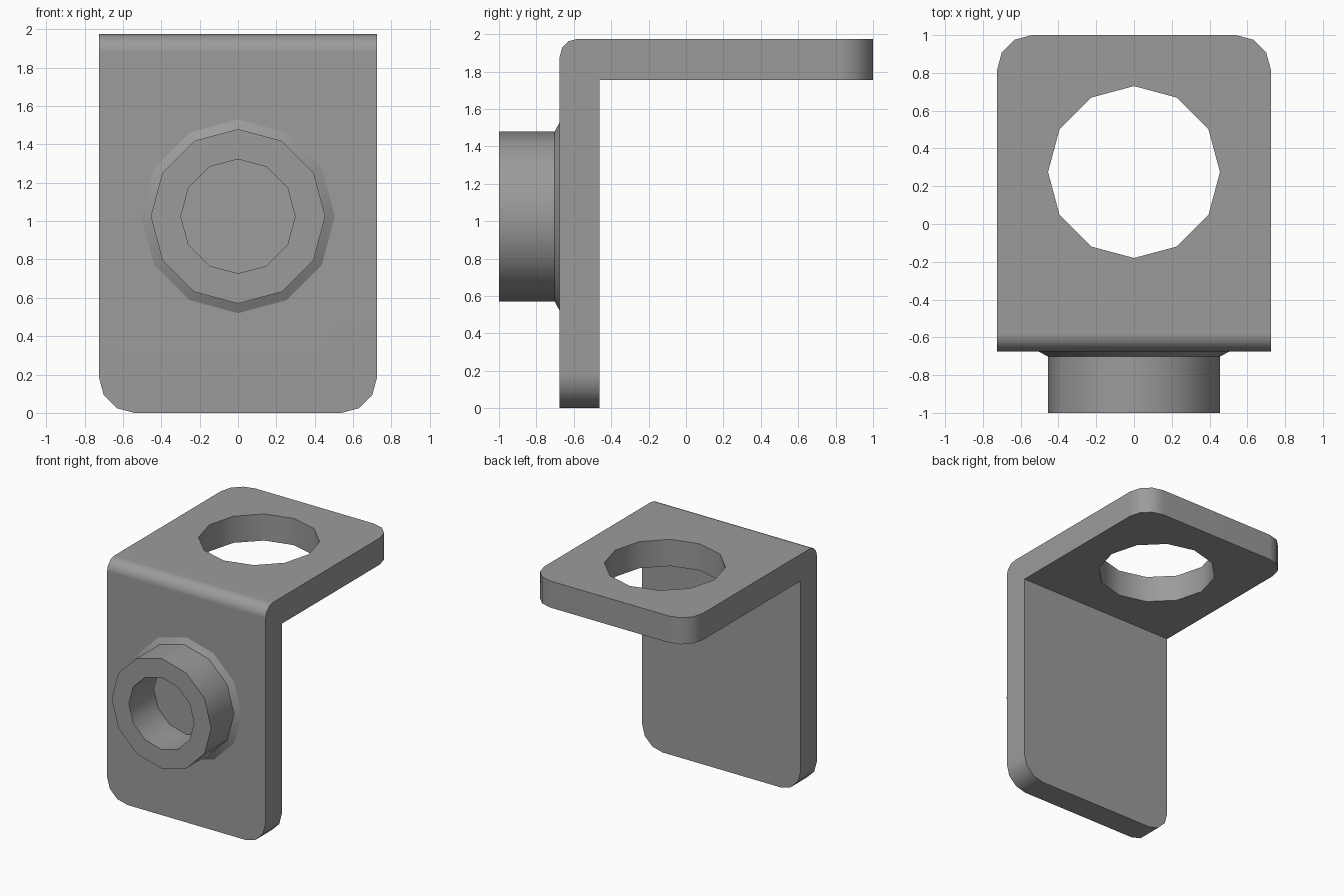
import bpy
import bmesh
import math

if "Cube" in bpy.data.objects:
    bpy.data.objects.remove(bpy.data.objects["Cube"], do_unlink=True)

# Main dimensions
HALF_W = 0.725
HEIGHT = 1.975
FRONT, INNER, BACK = -0.675, -0.462, 1.0
SHELF_UNDER = 1.755
SIDES = 12
BORE_R = 0.455
SMOOTH = math.radians(35)

grey = bpy.data.materials.new("plain_grey")
grey.use_nodes = True
colour = (0.33, 0.33, 0.33, 1)
grey.diffuse_color = colour
grey.node_tree.nodes["Principled BSDF"].inputs["Base Color"].default_value = colour


def make_object(name, bm):
    bmesh.ops.recalc_face_normals(bm, faces=bm.faces[:])
    mesh = bpy.data.meshes.new(name)
    bm.to_mesh(mesh)
    bm.free()
    mesh.materials.append(grey)
    obj = bpy.data.objects.new(name, mesh)
    bpy.context.collection.objects.link(obj)
    return obj


def activate(obj):
    bpy.ops.object.select_all(action="DESELECT")
    obj.select_set(True)
    bpy.context.view_layer.objects.active = obj


def round_edges(bm, test, radius):
    edges = [e for e in bm.edges if test(*(v.co for v in e.verts))]
    bmesh.ops.bevel(bm, geom=edges, offset=radius, segments=3,
                    profile=0.5, affect="EDGES")


def lathe(profile, place):
    """Sweep (radius, offset) pairs around an axis, with a corner at the top."""
    bm = bmesh.new()
    rings = []
    for r, d in profile:
        angles = [math.tau * i / SIDES for i in range(SIDES)]
        rings.append([bm.verts.new(place(r * math.sin(a), r * math.cos(a), d))
                      for a in angles])
    for a, b in zip(rings, rings[1:]):
        for i in range(SIDES):
            j = (i + 1) % SIDES
            bm.faces.new((a[i], a[j], b[j], b[i]))
    return bm, rings


# Angle plate: an L profile swept across the width
bm = bmesh.new()
outline = [(FRONT, 0), (INNER, 0), (INNER, SHELF_UNDER),
           (BACK, SHELF_UNDER), (BACK, HEIGHT), (FRONT, HEIGHT)]
face = bm.faces.new([bm.verts.new((-HALF_W, y, z)) for y, z in outline])
swept = bmesh.ops.extrude_face_region(bm, geom=[face])["geom"]
bmesh.ops.translate(bm, vec=(2 * HALF_W, 0, 0),
                    verts=[g for g in swept if isinstance(g, bmesh.types.BMVert)])


def near(a, b):
    return abs(a - b) < 1e-4


# Outer bend, then the free corners of the foot and the shelf
round_edges(bm, lambda a, b: all(near(v.y, FRONT) and near(v.z, HEIGHT) for v in (a, b)), 0.095)
round_edges(bm, lambda a, b: near(a.z, 0) and near(b.z, 0) and near(a.x, b.x), 0.185)
round_edges(bm, lambda a, b: near(a.y, BACK) and near(b.y, BACK) and near(a.x, b.x), 0.185)
plate = make_object("angle_plate", bm)

# Round opening through the shelf
bm, rings = lathe([(BORE_R, SHELF_UNDER - 0.2), (BORE_R, HEIGHT + 0.2)],
                  lambda u, v, d: (u, 0.275 + v, d))
for ring in rings:
    bm.faces.new(ring)
cutter = make_object("shelf_hole_cutter", bm)
cutter.hide_render = True
cut = plate.modifiers.new("shelf_hole", "BOOLEAN")
cut.object = cutter
cut.operation = "DIFFERENCE"
cut.solver = "EXACT"
activate(plate)
bpy.ops.object.modifier_apply(modifier=cut.name)
bpy.data.objects.remove(cutter, do_unlink=True)

# Hollow boss with a flared foot on the front face
boss_profile = [(0.505, FRONT), (BORE_R, -0.702), (BORE_R, -1),
                (0.298, -1), (0.298, FRONT)]
bm, rings = lathe(boss_profile, lambda u, v, d: (u, d, 1.025 + v))
# Close the ring against the plate so its normals face outward
for i in range(SIDES):
    j = (i + 1) % SIDES
    bm.faces.new((rings[-1][i], rings[-1][j], rings[0][j], rings[0][i]))
boss = make_object("front_boss", bm)

for obj in (plate, boss):
    activate(obj)
    bpy.ops.object.shade_smooth_by_angle(angle=SMOOTH)
    weighted = obj.modifiers.new("even_shading", "WEIGHTED_NORMAL")
    weighted.keep_sharp = True
